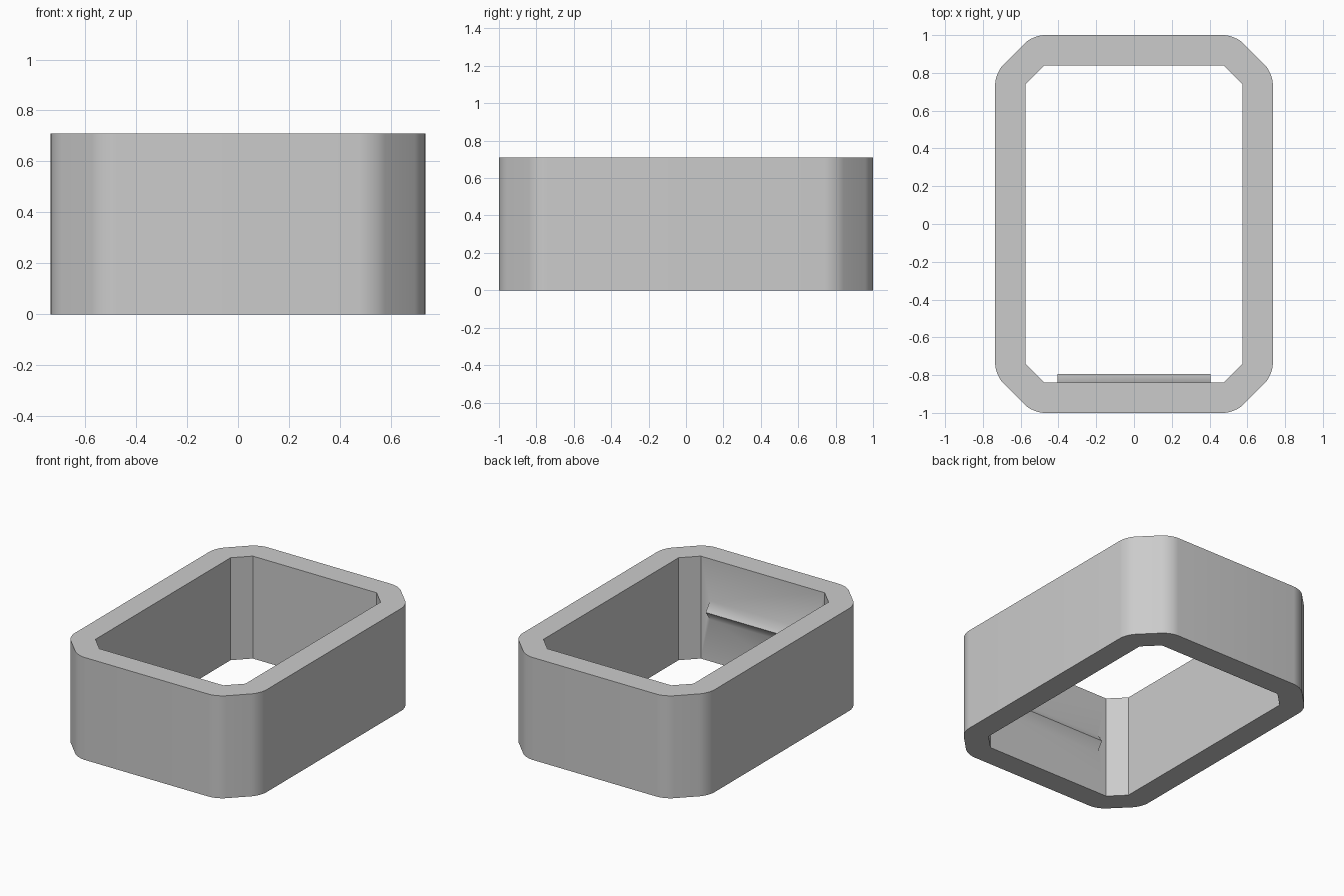
import bpy
import bmesh
import math

HEIGHT = 0.71

cube = bpy.data.objects.get("Cube")
if cube:
    bpy.data.objects.remove(cube, do_unlink=True)

grey = bpy.data.materials.new("plain grey")
grey.use_nodes = True
grey.diffuse_color = (0.6, 0.6, 0.6, 1)
grey.node_tree.nodes["Principled BSDF"].inputs["Base Color"].default_value = (0.6, 0.6, 0.6, 1)


def octagon(x, y, c):
    """Rectangle outline of half size x, y with chamfered corners."""
    return [(x, y - c), (x - c, y), (c - x, y), (-x, y - c),
            (-x, c - y), (c - x, -y), (x - c, -y), (x, c - y)]


def prism(name, points, step, rounding=0):
    """Extrude a closed outline along step, optionally rounding its long edges."""
    bm = bmesh.new()
    face = bm.faces.new([bm.verts.new(p) for p in points])
    made = bmesh.ops.extrude_face_region(bm, geom=[face], use_keep_orig=True)["geom"]
    bmesh.ops.translate(bm, vec=step, verts=[v for v in made if isinstance(v, bmesh.types.BMVert)])
    if rounding:
        uprights = [e for e in bm.edges if abs(e.verts[0].co.z - e.verts[1].co.z) > 0.1]
        bmesh.ops.bevel(bm, geom=uprights, offset=rounding, offset_type='OFFSET',
                        segments=6, profile=0.5, affect='EDGES')
    bmesh.ops.recalc_face_normals(bm, faces=bm.faces[:])
    mesh = bpy.data.meshes.new(name)
    bm.to_mesh(mesh)
    bm.free()
    mesh.materials.append(grey)
    obj = bpy.data.objects.new(name, mesh)
    bpy.context.collection.objects.link(obj)
    return obj


def combine(target, other, operation):
    """Apply a boolean to target and remove the other body."""
    mod = target.modifiers.new(operation.title(), 'BOOLEAN')
    mod.object = other
    mod.operation = operation
    mod.solver = 'EXACT'
    bpy.context.view_layer.objects.active = target
    bpy.ops.object.modifier_apply(modifier=mod.name)
    bpy.data.objects.remove(other, do_unlink=True)


# Outer body with rounded chamfers
band = prism("loop_band", [(x, y, 0) for x, y in octagon(0.735, 1, 0.2)], (0, 0, HEIGHT), 0.06)

# Straight opening with crisp chamfers
opening = prism("opening", [(x, y, -0.1) for x, y in octagon(0.575, 0.84, 0.1)], (0, 0, HEIGHT + 0.2))
combine(band, opening, 'DIFFERENCE')

# Pointed retaining ridge across the inside of the front wall
mid, half = HEIGHT / 2, 0.065
section = [(-0.88, mid - half), (-0.84, mid - half), (-0.795, mid),
           (-0.84, mid + half), (-0.88, mid + half)]
ridge = prism("ridge", [(-0.405, y, z) for y, z in section], (0.81, 0, 0))
combine(band, ridge, 'UNION')

# Smooth the rounded corners and ridge root, keep the other edges sharp
bpy.ops.object.select_all(action='DESELECT')
band.select_set(True)
bpy.context.view_layer.objects.active = band
bpy.ops.object.shade_smooth_by_angle(angle=math.radians(40))
